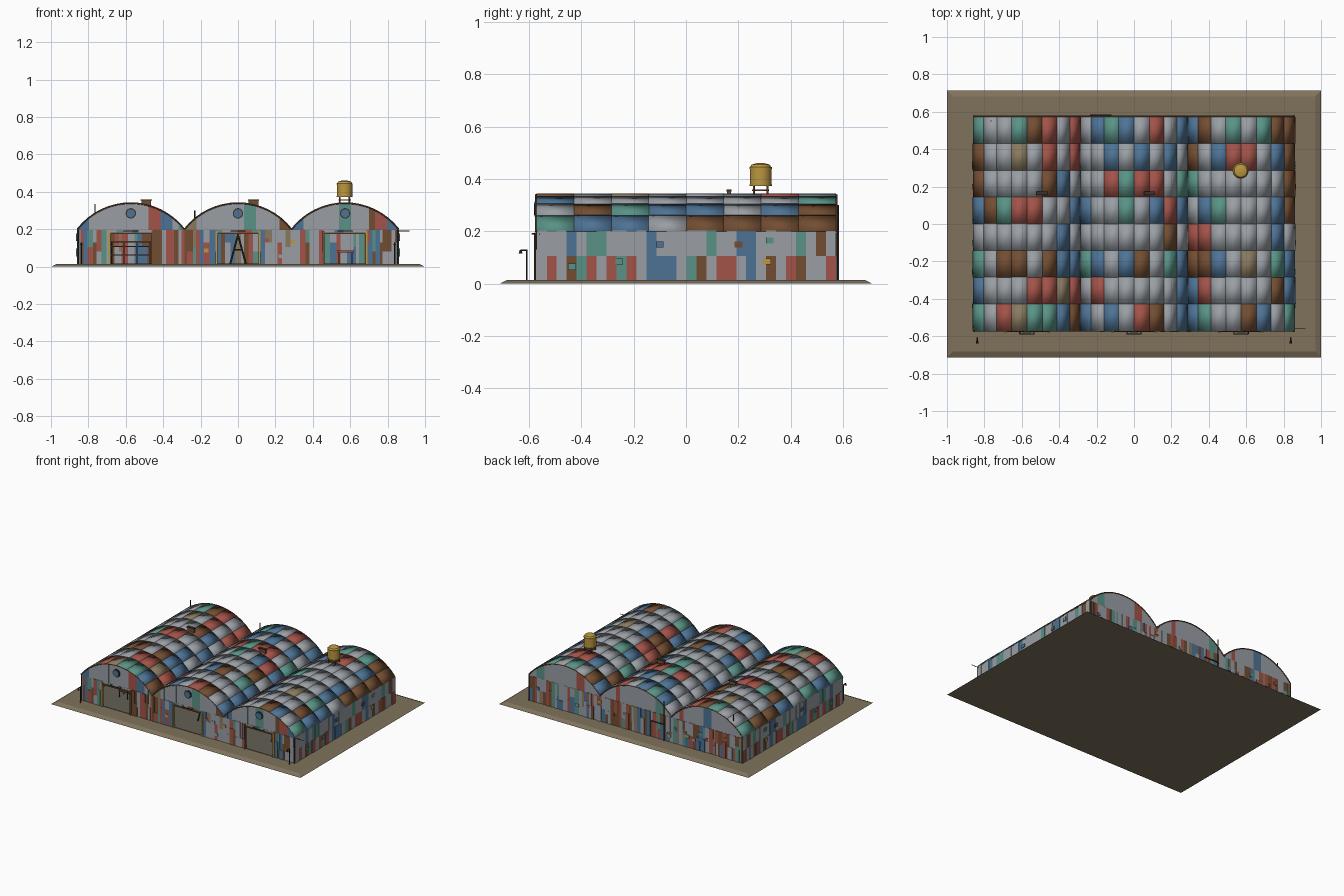
import bpy, bmesh, math, random
from mathutils import Vector, Matrix

if "Cube" in bpy.data.objects:
    bpy.data.objects.remove(bpy.data.objects["Cube"])
random.seed(7)

COLS = {'G': ("galvanised_grey", (.32, .345, .375)), 'B': ("faded_blue", (.075, .17, .30)),
        'T': ("teal", (.10, .29, .24)), 'R': ("brick_red", (.36, .085, .065)),
        'N': ("rust_brown", (.17, .075, .032)), 'K': ("khaki", (.25, .195, .115)),
        'Y': ("mustard", (.50, .31, .05)), 'D': ("dark_iron", (.04, .032, .026)),
        'E': ("earth", (.215, .17, .105)), 'F': ("floor_concrete", (.125, .115, .09))}
KEYS = list(COLS)
MATS = []
for k in KEYS:
    m = bpy.data.materials.new(COLS[k][0])
    m.diffuse_color = (*COLS[k][1], 1)
    m.use_nodes = True
    m.node_tree.nodes["Principled BSDF"].inputs["Base Color"].default_value = m.diffuse_color
    MATS.append(m)

BAYS = (-.573, 0, .573)
HALF, R, CZ = .286, .362, -.022      # barrel vault: half span, radius, centre height
Y0, Y1, FLOOR, EAVE = -.57, .573, .014, .195


class Part:
    """Collects coloured solids into one named object."""
    def __init__(self, name):
        self.name, self.bm = name, bmesh.new()

    def hexa(self, pts, c):
        v = [self.bm.verts.new(p) for p in pts]
        for f in ((3, 2, 1, 0), (4, 5, 6, 7), (0, 1, 5, 4), (1, 2, 6, 5), (2, 3, 7, 6), (3, 0, 4, 7)):
            self.bm.faces.new([v[i] for i in f]).material_index = KEYS.index(c)

    def box(self, x0, x1, y0, y1, z0, z1, c):
        self.hexa([(x, y, z) for z in (z0, z1) for x, y in ((x0, y0), (x1, y0), (x1, y1), (x0, y1))], c)

    def cone(self, a, b, r1, r2, c, n=8):
        a, b = Vector(a), Vector(b)
        d = b - a
        mat = Matrix.Translation((a + b) / 2) @ d.to_track_quat('Z', 'Y').to_matrix().to_4x4()
        res = bmesh.ops.create_cone(self.bm, cap_ends=True, segments=n, radius1=r1, radius2=r2,
                                    depth=d.length, matrix=mat)
        for f in {f for v in res['verts'] for f in v.link_faces}:
            f.material_index = KEYS.index(c)

    def rod(self, a, b, r=.003, c='D', n=8):
        self.cone(a, b, r, r, c, n)

    def done(self, angle=None):
        bmesh.ops.recalc_face_normals(self.bm, faces=self.bm.faces)
        me = bpy.data.meshes.new(self.name)
        self.bm.to_mesh(me)
        self.bm.free()
        for m in MATS:
            me.materials.append(m)
        ob = bpy.data.objects.new(self.name, me)
        bpy.context.collection.objects.link(ob)
        if angle:
            bpy.ops.object.select_all(action='DESELECT')
            ob.select_set(True)
            bpy.context.view_layer.objects.active = ob
            bpy.ops.object.shade_smooth_by_angle(angle=math.radians(angle))


def arch(x):
    """Underside height of the roof at x."""
    d = min(abs(x - b) for b in BAYS)
    return CZ + math.sqrt(max((R - .003) ** 2 - d * d, 0))


def strips(a, b, lo, hi):
    """Random cuts from a to b."""
    out = [a]
    while b - out[-1] > hi:
        out.append(out[-1] + random.uniform(lo, hi))
    return list(zip(out, out[1:] + [b]))


# ground slab with sloping edge, darker floor inside
g = Part("ground_slab")
g.hexa([(sx * w, sy * d, z) for w, d, z in ((1, .713, 0), (.97, .683, FLOOR))
        for sx, sy in ((-1, -1), (1, -1), (1, 1), (-1, 1))], 'E')
g.box(-.85, .85, Y0, Y1 - .004, FLOOR - .002, FLOOR + .003, 'F')
g.done()

# vaulted roof sheets (soft rounded shading), colours listed from back row to front row
ROWS = ("TGGTNRGRGBTBGRGBBNGTGTNN", "NGGKGRGRGGBGBGBGNGBRRGBN", "NGGGGNBGGGRTRRGTTGGGGGGN",
        "BNTRRGGBBGGTGBRBGBTGGGBN", "GGGGGGBGGGGGGGNGRRGGGGBG", "TGNNGNBBTBGBNGTBNNBGKGTB",
        "BGGGRRKRGRGGGGGBBRGGGGNB", "TGRKTTBNBGBGRNGBBTGGNBGT")
roof = Part("roof_sheets")
HA, DY = math.asin(HALF / R), (Y1 - Y0) / 8
for r, row in enumerate(ROWS):
    yb = Y1 - r * DY
    for i, c in enumerate(row):
        cx, lift, SEG = BAYS[i // 8], .002 * ((r + i) % 2), 2
        ya, yc = yb - DY - .001, yb
        rings = []
        for s in range(SEG + 1):
            t = -HA + (i % 8 + s / SEG) * HA / 4
            rings.append([roof.bm.verts.new((cx + q * math.sin(t), y, CZ + q * math.cos(t)))
                          for q, y in ((R - .004, ya), (R + .002 + lift, ya),
                                       (R + .002 + lift, yc), (R - .004, yc))])
        faces = [[p[k], p[(k + 1) % 4], n[(k + 1) % 4], n[k]] for p, n in zip(rings, rings[1:]) for k in range(4)]
        for f in faces + [rings[0], rings[-1][::-1]]:
            roof.bm.faces.new(f).material_index = KEYS.index(c)
roof.done(120)

# rusty arch trims on both gable ends, and valley gutters
trim = Part("arch_trim")
for cx in BAYS:
    for y in (Y0 - .003, Y1 + .003):
        p = [(cx + (R - .001) * math.sin(HA * k / 12), y, CZ + (R - .001) * math.cos(HA * k / 12))
             for k in range(-12, 13)]
        for a, b in zip(p, p[1:]):
            trim.rod(a, b, .0035, 'N', 6)
for x in (-HALF, HALF):
    trim.box(x - .01, x + .01, Y0, Y1, EAVE, EAVE + .008, 'D')
trim.done()

# front and back walls: lower cladding (with open doorways in front) and gables
DOOR, DTOP = .115, .178
LOW, HIGH = "GGGGGGBBRRRNNNTK", "GGGGGGGGBTRNK"
GABLES = {"front_wall": "BGGGGGRBT" "KGGGGTRGN" "BGGGTGNRB", "back_wall": "GGGGBGGRG" "GTGGGGRGB" "GGRGGGGTG"}
for name, y, sgn in (("front_wall", Y0, -1), ("back_wall", Y1 - .004, 1)):
    w = Part(name)
    spans = [(-.858, .858)]
    if sgn < 0:
        ed = [-.858] + [b + s * DOOR for b in BAYS for s in (-1, 1)] + [.858]
        spans = list(zip(ed[::2], ed[1::2]))
        for b in BAYS:
            for a, c in strips(b - DOOR, b + DOOR, .03, .06):
                w.box(a, c, y - .002, y + .004, DTOP, EAVE, random.choice(HIGH))
    for s0, s1 in spans:
        for a, c in strips(s0, s1, .013, .036):
            m = random.choice((.08, .105, .13))
            col = random.choice(LOW)
            for z0, z1, cc in ((FLOOR, m, col), (m, EAVE, random.choice((col, random.choice(LOW))))):
                o = y + sgn * random.uniform(0, .005)
                w.box(a, c, min(y, o), max(y, o) + .004, z0, z1, cc)
    for i, col in enumerate(GABLES[name]):
        b, st = BAYS[i // 9], HALF / 9
        for k in (0, 1):
            a = b - HALF + (2 * (i % 9) + k) * st
            c = a + st
            ya, yb = y - random.uniform(0, .003), y + .005
            ha, hc = max(arch(a), EAVE + .001), max(arch(c), EAVE + .001)
            w.hexa([(a, ya, EAVE), (c, ya, EAVE), (c, yb, EAVE), (a, yb, EAVE),
                    (a, ya, ha), (c, ya, hc), (c, yb, hc), (a, yb, ha)],
                   random.choice((col, col, col, 'G')))
    # small patch plates
    for k in range(14):
        x, z = random.uniform(-.8, .8), random.uniform(.05, .17)
        if sgn > 0 or min(abs(x - b) for b in BAYS) > DOOR + .03:
            yy = y + (.008 if sgn > 0 else -.008)
            w.box(x - .012, x + .012, yy, yy + .004, z - .01, z + .01, random.choice("TYBRG"))
    w.done()

# side walls in two tiers (colours front to back), with patches
TIERS = ((FLOOR, .105, "GRGNTRGRTRGBBBGTNGRRGBGNGRNGGR"), (.105, .203, "GGGBGTTGGGGBGGGGGTGGBBGGGGTGNG"))
PATCHES = ((-.435, .065, 'T'), (-.255, .085, 'T'), (-.1, .15, 'B'), (.2, .15, 'N'), (.31, .085, 'Y'), (.32, .165, 'T'))
for name, sgn in (("left_wall", -1), ("right_wall", 1)):
    w = Part(name)
    for z0, z1, cols in TIERS:
        d = (Y1 - Y0) / len(cols)
        for i, col in enumerate(cols):
            x = sorted((sgn * .85, sgn * (.857 + random.uniform(0, .004))))
            w.box(*x, Y0 + i * d, Y0 + i * d + d, z0, z1, col)
    for y, z, col in PATCHES:
        x = sorted((sgn * .86, sgn * .865))
        w.box(*x, y - .015, y + .015, z - .012, z + .012, col)
    w.done()

# round gable windows
win = Part("gable_windows")
for b in BAYS:
    win.rod((b, Y0 + .002, .285), (b, Y0 - .008, .285), .028, 'D', 20)
    win.rod((b, Y0 + .002, .285), (b, Y0 - .011, .285), .022, 'B', 20)
win.done()

# doorway frames, mustard posts and door rails
fr = Part("door_frames")
for b in BAYS:
    for s in (-1, 1):
        x = b + s * DOOR
        c = 'Y' if s * (1 if b > 0 else -1) > 0 or b == 0 else 'N'
        fr.box(x - .005, x + .005, Y0 - .01, Y0 + .004, FLOOR, DTOP + .012, c)
    fr.box(b - DOOR, b + DOOR, Y0 - .008, Y0 + .004, DTOP - .004, DTOP + .004, 'N')
    for s in (-1, 1):
        fr.rod((b + s * .038, Y0, DTOP + .012), (b + s * .038, Y0 - .018, DTOP + .012))
    fr.rod((b - .04, Y0 - .018, DTOP + .012), (b + .04, Y0 - .018, DTOP + .012))
fr.done()

# workshop contents seen through the doors: bench, A-frame hoist, small stand
ins = Part("workshop_fittings")
for z in (.06, .105, .13):
    ins.box(-.68, -.465, -.40, -.34, z, z + .006, 'N')
for x in (-.675, -.61, -.54, -.47):
    for y in (-.395, -.345):
        ins.rod((x, y, FLOOR), (x, y, .135))
for y in (-.40, -.32):
    for s in (-1, 1):
        ins.rod((s * .042, y, FLOOR), (0, y, .17), .005)
    ins.rod((-.022, y, .09), (.022, y, .09), .004)
ins.rod((0, -.41, .17), (0, -.31, .17), .006)
ins.box(.53, .62, -.40, -.34, .075, .085, 'R')
for x in (.54, .61):
    for y in (-.39, -.35):
        ins.rod((x, y, FLOOR), (x, y, .08))
ins.done()

# water tank on legs, with a domed lid
tk = Part("water_tank")
tx, ty = .57, .285
for sx in (-1, 1):
    for sy in (-1, 1):
        tk.rod((tx + sx * .026, ty + sy * .026, .33), (tx + sx * .026, ty + sy * .026, .375), .004, 'N')
tk.rod((tx, ty, .354), (tx, ty, .359), .033, 'N', 20)
tk.rod((tx, ty, .374), (tx, ty, .445), .041, 'Y', 24)
for z in (.376, .442):
    tk.rod((tx, ty, z - .003), (tx, ty, z + .003), .043, 'Y', 24)
tk.cone((tx, ty, .445), (tx, ty, .455), .041, .034, 'Y', 24)
tk.cone((tx, ty, .455), (tx, ty, .461), .034, .012, 'Y', 24)
tk.done(50)

# roof vents
vent = Part("roof_vents")
for x in (-.49, .083):
    vent.box(x - .026, x + .026, .157, .171, .31, .353, 'N')
    vent.box(x - .03, x + .03, .154, .174, .353, .36, 'D')
vent.done()

# lamp posts, flue pipes and wall poles
pole = Part("lamps_and_pipes")
for x in (-.838, .838):
    pole.rod((x, -.608, FLOOR), (x, -.608, .13))
    pole.rod((x, -.608, .128), (x, -.632, .128))
    pole.cone((x, -.632, .115), (x, -.632, .128), .008, .003, 'D')
pole.rod((-.765, .55, .23), (-.765, .55, .335))
pole.rod((-.23, .581, FLOOR), (-.23, .581, .30), .004)
pole.rod((-.235, .581, .13), (-.12, .581, .13), .004)
pole.rod((.85, -.56, .19), (.918, -.56, .19), .002)
for y in (Y0 - .005, Y1 + .005):
    for x in (-.854, .854):
        pole.rod((x, y, FLOOR), (x, y, EAVE), .0035)
pole.done()
